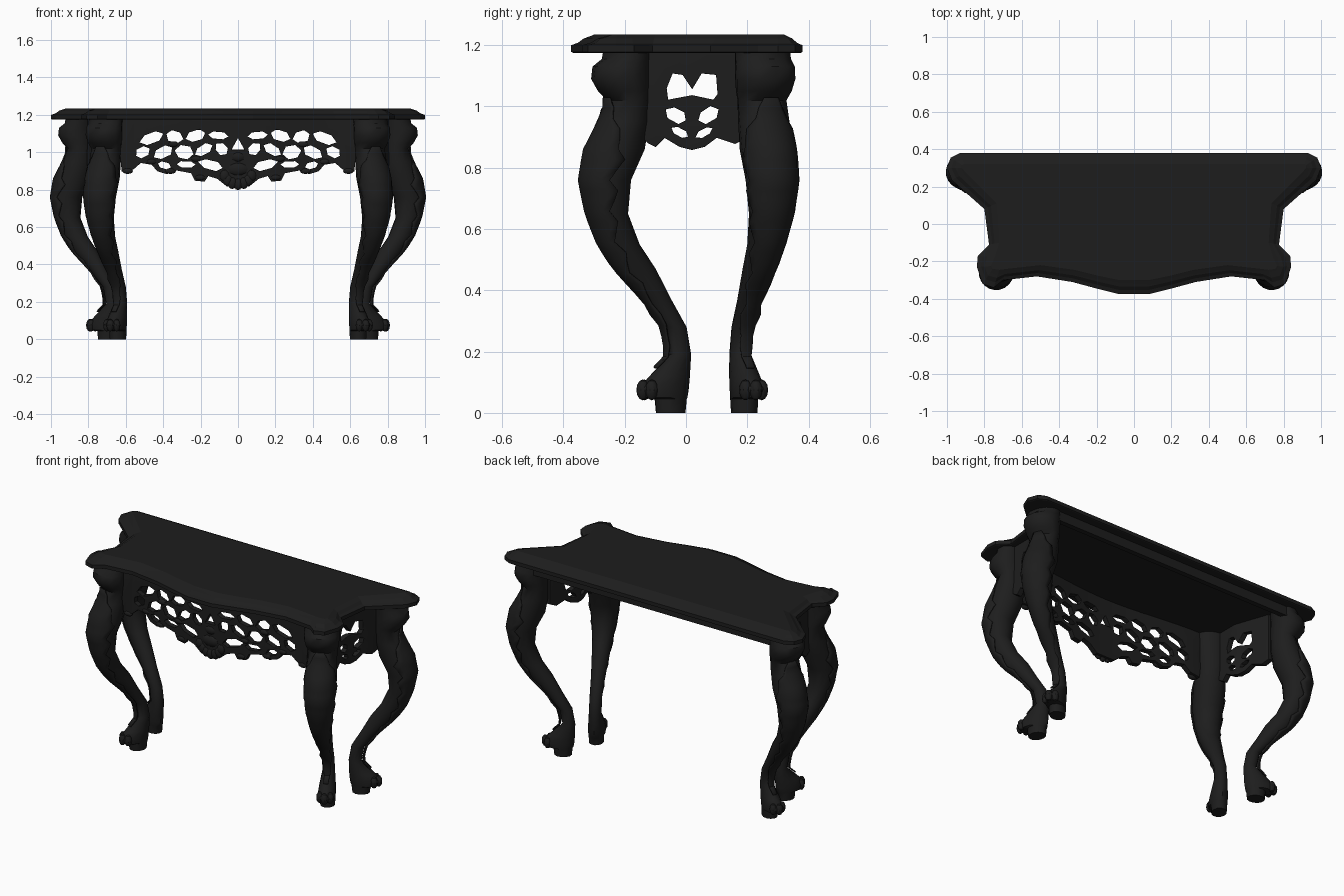
import bpy, bmesh, math, random
from mathutils import Vector

random.seed(4)
if "Cube" in bpy.data.objects:
    bpy.data.objects.remove(bpy.data.objects["Cube"])

ebony = bpy.data.materials.new("black_lacquer")
ebony.use_nodes = True
COLOR = (0.0125, 0.0125, 0.0125, 1)
ebony.diffuse_color = COLOR
ebony.node_tree.nodes["Principled BSDF"].inputs["Base Color"].default_value = COLOR


def add_mesh(name, mesh, angle=35):
    mesh.materials.clear()
    mesh.materials.append(ebony)
    obj = bpy.data.objects.new(name, mesh)
    bpy.context.collection.objects.link(obj)
    bpy.ops.object.select_all(action='DESELECT')
    obj.select_set(True)
    bpy.context.view_layer.objects.active = obj
    bpy.ops.object.shade_smooth_by_angle(angle=math.radians(angle))
    return obj


def finish(name, bm, angle=35):
    bmesh.ops.recalc_face_normals(bm, faces=bm.faces)
    mesh = bpy.data.meshes.new(name)
    bm.to_mesh(mesh)
    bm.free()
    return add_mesh(name, mesh, angle)


def loft(bm, rings, closed=True, caps=True):
    """Skin a list of equally long point rings."""
    rows = [[bm.verts.new(p) for p in ring] for ring in rings]
    n = len(rows[0])
    for a, b in zip(rows, rows[1:]):
        for i in range(n if closed else n - 1):
            j = (i + 1) % n
            bm.faces.new((a[i], a[j], b[j], b[i]))
    if caps:
        bm.faces.new(rows[0])
        bm.faces.new(rows[-1])


def blob(bm, centre, size):
    made = bmesh.ops.create_uvsphere(bm, u_segments=10, v_segments=6, radius=1)["verts"]
    for v in made:
        v.co = Vector(centre) + Vector(c * s for c, s in zip(v.co, size))


# Table top: outer edge and inner flat edge, right half from back to front
EDGE = [(.93, .38, .91, .32), (.98, .355, .92, .315), (1, .3, .92, .30), (.975, .235, .90, .275),
        (.80, .08, .735, .11), (.775, -.11, .72, -.10), (.835, -.17, .745, -.18),
        (.84, -.23, .765, -.225), (.81, -.32, .755, -.24), (.75, -.34, .72, -.245),
        (.70, -.30, .68, -.24), (.52, -.28, .5, -.22), (.33, -.31, .32, -.245),
        (.2, -.345, .2, -.275), (.08, -.375, .08, -.30)]
EDGE += [(-a, b, -c, d) for a, b, c, d in reversed(EDGE)]


def edge_ring(t, z):
    return [(a + (c - a) * t, b + (d - b) * t, z) for a, b, c, d in EDGE]


bm = bmesh.new()
loft(bm, [edge_ring(.1, 1.175), edge_ring(0, 1.178), edge_ring(0, 1.2),
          edge_ring(.3, 1.208), edge_ring(.55, 1.222), edge_ring(.85, 1.23), edge_ring(1, 1.235)])
finish("table_top", bm, 8)

# Cabriole leg stations: height, inner reach, outer reach, half width
LEG = [(0, -.05, .05, .042), (.045, -.055, .055, .044), (.05, -.06, .10, .048),
       (.08, -.065, .115, .05), (.12, -.068, .075, .046), (.19, -.07, .002, .036),
       (.28, -.054, .02, .035), (.37, .0, .10, .04), (.47, .055, .20, .05),
       (.55, .115, .255, .059), (.65, .16, .295, .073), (.76, .15, .318, .086),
       (.86, .10, .30, .09), (.95, .085, .25, .085), (1.02, .085, .218, .084),
       (1.05, .085, .25, .094), (1.09, .085, .275, .1), (1.13, .085, .27, .1),
       (1.155, .085, .235, .096), (1.18, .085, .23, .096)]
FEET = {"front": ((.642, -.05), (.41, -.91)), "back": ((.70, .19), (.92, .38))}


def station(z):
    for a, b in zip(LEG, LEG[1:]):
        if a[0] <= z <= b[0]:
            t = (z - a[0]) / (b[0] - a[0])
            return [p + (q - p) * t for p, q in zip(a, b)]


def make_leg(name, base, out, side):
    base = Vector((base[0] * side, base[1], 0))
    out = Vector((out[0] * side, out[1], 0)).normalized()
    across = Vector((-out.y, out.x, 0))

    def at(row, angle, grow=0):
        z, inner, outer, wide = row
        reach = (inner + outer) / 2 + ((outer - inner) / 2 + grow) * math.cos(angle)
        return base + out * reach + across * (wide + grow) * math.sin(angle) + Vector((0, 0, z))

    bm = bmesh.new()
    turn = [math.tau * i / 12 for i in range(12)]
    loft(bm, [[at(row, a) for a in turn] for row in LEG])
    finish(name + "_leg", bm, 40)

    # Carved toes
    bm = bmesh.new()
    for a in (-.8, 0, .8):
        blob(bm, at((.075, -.03, .1, .04), a), (.021, .021, .034))
    finish(name + "_toes", bm)

    # Acanthus leaf with a jagged edge, narrow at both ends, wrapped over the outer face
    bm = bmesh.new()
    rings = []
    steps = 26
    for k in range(steps + 1):
        z = .15 + .88 * k / steps
        spread = .25 + 1.05 * min(1, k / 16) + (.0, .16, .32)[k % 3] * min(1, k / 8)
        spread *= min(1, (steps + 1 - k) / 6)
        lift = .006 if z > .33 else .015
        rings.append([at(station(z), spread * i / 4, lift) for i in range(-4, 5)])
    loft(bm, rings, closed=False, caps=False)
    leaf = finish(name + "_leaf", bm, 40)
    thick = leaf.modifiers.new("thickness", 'SOLIDIFY')
    thick.thickness = .007


for side, word in ((1, "left"), (-1, "right")):
    for end, (base, out) in FEET.items():
        make_leg(f"{end}_{word}", base, out, side)


# Pierced panels: a filled outline with holes, sliced crosswise and bent into place
def pierced(name, outline, holes, place):
    curve = bpy.data.curves.new(name, 'CURVE')
    curve.dimensions = '2D'
    curve.fill_mode = 'BOTH'
    curve.extrude = .014
    curve.bevel_depth = .002
    for pts in [outline] + holes:
        spline = curve.splines.new('POLY')
        spline.points.add(len(pts) - 1)
        for p, (u, v) in zip(spline.points, pts):
            p.co = (u, v, 0, 1)
        spline.use_cyclic_u = True
    temp = bpy.data.objects.new(name + "_outline", curve)
    bpy.context.collection.objects.link(temp)
    graph = bpy.context.evaluated_depsgraph_get()
    bm = bmesh.new()
    mesh = bpy.data.meshes.new_from_object(temp.evaluated_get(graph))
    bm.from_mesh(mesh)
    bpy.data.objects.remove(temp)
    bpy.data.meshes.remove(mesh)
    bmesh.ops.remove_doubles(bm, verts=bm.verts, dist=.0005)
    for k in range(-9, 10):
        bmesh.ops.bisect_plane(bm, geom=bm.verts[:] + bm.edges[:] + bm.faces[:],
                               plane_co=(k * .07, 0, 0), plane_no=(1, 0, 0))
    for v in bm.verts:
        v.co = place(*v.co)
    return finish(name, bm, 30)


def oval(x, z, rx, rz, tilt, n=6):
    pts = []
    for i in range(n):
        a, r = math.tau * i / n, random.uniform(1.08, 1.28)
        u, v = rx * r * math.cos(a), rz * r * math.sin(a)
        pts.append((x + u * math.cos(tilt) - v * math.sin(tilt),
                    z + u * math.sin(tilt) + v * math.cos(tilt)))
    return pts


def flip(pts):
    return [(-u, v) for u, v in reversed(pts)]


def front_y(x):
    return -.205 - .05 * math.cos(min(abs(x) / .65, 1) * math.pi / 2) ** 2


# Front apron
lower = [(.06, .82), (.11, .86), (.16, .875), (.18, .845), (.23, .85), (.25, .89), (.33, .905),
         (.38, .885), (.43, .90), (.46, .935), (.52, .945), (.56, .91), (.62, .90)]
half = lower + [(.65 - .1 * i, 1.18) for i in range(7)]
slots = [(.105, 1.09, .052, .021, .1), (.225, 1.088, .048, .028, -.3), (.34, 1.085, .042, .031, .3),
         (.462, 1.077, .058, .028, -.35), (.088, 1.018, .034, .029, .8), (.185, 1.012, .046, .026, -.5),
         (.288, 1.0, .043, .035, .2), (.4, 1.0, .05, .03, -.5), (.51, 1.0, .038, .028, -.5),
         (.145, .932, .06, .026, .25), (.278, .935, .046, .018, 0), (.395, .93, .034, .019, .3)]
holes = [oval(*s) for s in slots]
holes += [flip(h) for h in holes] + [[(-.038, 1.012), (.038, 1.012), (0, 1.08)]]
pierced("front_apron", half + flip(half), holes, lambda u, v, w: (u, front_y(u) - w, v))

# Carved shell and leaf buds along the front apron
bm = bmesh.new()
for k in range(-3, 4):
    a = k * .42
    blob(bm, (.075 * math.sin(a), front_y(0) - .01, .895 - .065 * math.cos(a)), (.026, .016, .032))
blob(bm, (0, front_y(0) - .01, .91), (.055, .02, .035))
blob(bm, (0, front_y(0) - .01, .975), (.036, .016, .026))
for x, z in ((.2, .865), (.36, .9), (.46, .95), (.59, .9), (.222, .965), (.345, 1.043)):
    for side in (1, -1):
        blob(bm, (x * side, front_y(x) - .01, z), (.03, .014, .016))
finish("apron_carving", bm)

# Side aprons
base_line = [(-.17, .92), (-.12, .88), (-.1, .87), (-.07, .9), (-.02, .87), (.02, .86), (.06, .87),
             (.1, .9), (.16, .88), (.2, .9), (.2, 1.18), (.1, 1.18), (0, 1.18), (-.17, 1.18)]
heart = [(-.06, 1.02), (-.065, 1.06), (-.045, 1.11), (-.01, 1.105), (.02, 1.06), (.05, 1.11),
         (.1, 1.105), (.105, 1.04), (.09, 1.02), (.02, 1.035)]
side_holes = [heart] + [oval(*s) for s in ((-.032, .972, .034, .022, -.5), (.072, .972, .034, .022, .5),
                                           (-.02, .915, .028, .014, -.5), (.06, .915, .028, .014, .5))]
for side, word in ((1, "left"), (-1, "right")):
    pierced(word + "_side_apron", base_line, side_holes,
            lambda u, v, w: (side * (.725 + .35 * max(0, u) + w), u, v))

# Back rail under the top
bm = bmesh.new()
bmesh.ops.create_cube(bm, size=1)
for v in bm.verts:
    v.co = (v.co.x * 1.72, .315 + v.co.y * .03, 1.15 + v.co.z * .06)
finish("back_rail", bm)
